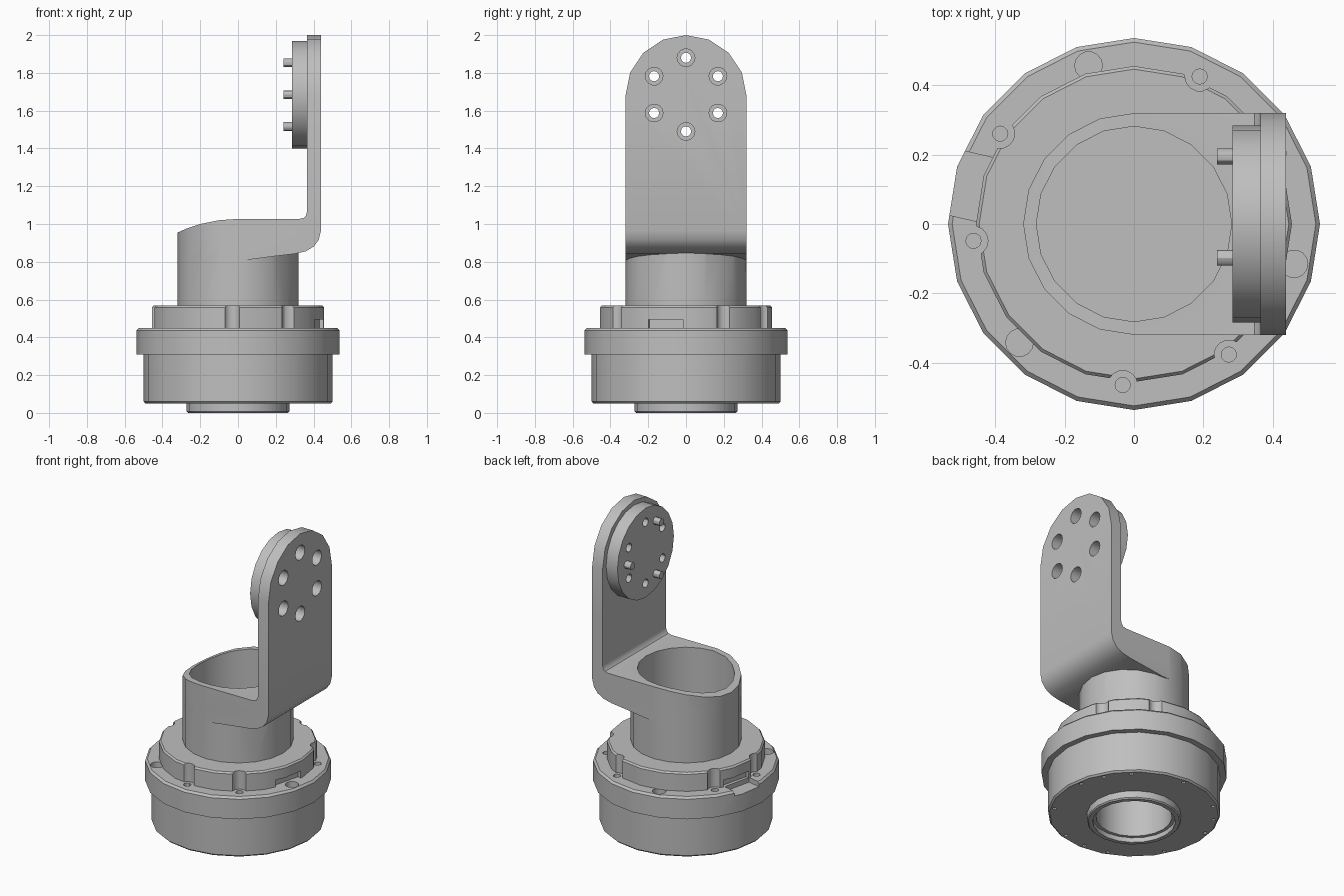
import bpy, bmesh, math
from mathutils import Matrix, Vector

if "Cube" in bpy.data.objects:
    bpy.data.objects.remove(bpy.data.objects["Cube"])

SIDES = 20
grey = bpy.data.materials.new("plain grey")
grey.diffuse_color = (0.52, 0.52, 0.52, 1)
grey.use_nodes = True
grey.node_tree.nodes["Principled BSDF"].inputs["Base Color"].default_value = grey.diffuse_color


def polar(r, deg):
    a = math.radians(deg)
    return r * math.cos(a), r * math.sin(a)


def circle(r, n=SIDES, cx=0, cy=0, start=0):
    return [(cx + p[0], cy + p[1]) for p in (polar(r, start + 360 * i / n) for i in range(n))]


def box(x0, x1, y0, y1):
    return [(x0, y0), (x1, y0), (x1, y1), (x0, y1)]


def add_prism(bm, pts, axis, a, b, turn=0):
    """Extrude a 2D outline along an axis: x takes (y,z), y takes (x,z), z takes (x,y)."""
    place = {'x': lambda u, v, w: (w, u, v), 'y': lambda u, v, w: (u, w, v), 'z': lambda u, v, w: (u, v, w)}[axis]
    rot = Matrix.Rotation(math.radians(turn), 3, 'Z')
    lo = [bm.verts.new(rot @ Vector(place(u, v, a))) for u, v in pts]
    hi = [bm.verts.new(rot @ Vector(place(u, v, b))) for u, v in pts]
    n = len(pts)
    faces = [bm.faces.new(lo), bm.faces.new(hi)]
    faces += [bm.faces.new((lo[i], lo[(i + 1) % n], hi[(i + 1) % n], hi[i])) for i in range(n)]
    bmesh.ops.recalc_face_normals(bm, faces=faces)


def make_object(name, bm):
    me = bpy.data.meshes.new(name)
    bm.to_mesh(me)
    bm.free()
    me.materials.append(grey)
    ob = bpy.data.objects.new(name, me)
    bpy.context.collection.objects.link(ob)
    return ob


def solid(name, *prisms):
    bm = bmesh.new()
    for p in prisms:
        add_prism(bm, *p)
    return make_object(name, bm)


def lathe(name, profile):
    """Spin a closed (radius, z) profile into a ring."""
    bm = bmesh.new()
    rings = [[bm.verts.new((*polar(r, 360 * i / SIDES), z)) for r, z in profile] for i in range(SIDES)]
    m = len(profile)
    for i in range(SIDES):
        a, b = rings[i], rings[(i + 1) % SIDES]
        for j in range(m):
            k = (j + 1) % m
            bm.faces.new((a[j], b[j], b[k], a[k]))
    bmesh.ops.recalc_face_normals(bm, faces=bm.faces[:])
    return make_object(name, bm)


def boolean(ob, other, op):
    mod = ob.modifiers.new("cut", 'BOOLEAN')
    mod.operation, mod.object, mod.solver = op, other, 'EXACT'
    bpy.context.view_layer.update()
    me = bpy.data.meshes.new_from_object(ob.evaluated_get(bpy.context.evaluated_depsgraph_get()))
    ob.modifiers.clear()
    ob.data = me
    bpy.data.objects.remove(other)


def cut(ob, *prisms):
    boolean(ob, solid("cutter", *prisms), 'DIFFERENCE')


# Housing: bottom lip, drum and flange in one turned part
housing = lathe("housing", [(0.24, 0), (0.265, 0), (0.272, 0.007), (0.272, 0.05), (0.49, 0.05), (0.5, 0.06),
                            (0.5, 0.31), (0.537, 0.31), (0.537, 0.437), (0.525, 0.45),
                            (0.22, 0.45), (0.22, 0.03), (0.24, 0.03)])
small = [26 + 120 * k + d for k in range(3) for d in (0, 40)]
large = [106, 226, 346]
under = [120 * k + d for k in range(3) for d in (9, 28, 48, 88)]
cut(housing,
    *[(circle(0.022, 12, *polar(0.466, a)), 'z', 0.40, 0.5) for a in small],
    *[(circle(0.04, 14, *polar(0.476, a)), 'z', 0.41, 0.5) for a in large],
    *[(circle(0.012, 8, *polar(0.465, a)), 'z', -0.01, 0.09) for a in under])
cut(housing, (box(0.44, 0.6, -0.095, 0.095), 'z', 0.42, 0.5, 167))

# Scalloped ring with two side slots
ring = lathe("scalloped_ring", [(0.22, 0.449), (0.456, 0.449), (0.456, 0.558), (0.447, 0.568), (0.22, 0.568)])
cut(ring, *[(circle(0.043, 14, *polar(0.467, a)), 'z', 0.4, 0.6) for a in small])
cut(ring, *[(box(0.42, 0.6, -0.095, 0.095), 'z', 0.4, 0.495, a) for a in (346, 166)])

# Bracket: side profile trimmed to the plan shape and the round plate top
side = [(-0.4, 0.81), (0.05, 0.81), (0.2, 0.83), (0.3, 0.842), (0.36, 0.856), (0.4, 0.88), (0.427, 0.915),
        (0.439, 0.965), (0.439, 2.1), (0.365, 2.1), (0.365, 1.065), (0.36, 1.045), (0.348, 1.032),
        (0.325, 1.027), (0, 1.027), (-0.1, 1.02), (-0.2, 1.0), (-0.27, 0.977), (-0.32, 0.955), (-0.4, 0.92)]
half_round = [polar(0.32, 90 + 18 * i) for i in range(11)]
bracket = solid("bracket", (side, 'y', -0.5, 0.5))
boolean(bracket, solid("plan", (half_round + [(0.6, -0.32), (0.6, 0.32)], 'z', 0.4, 2.2)), 'INTERSECT')
arch = [(u, 1.68 + v) for u, v in (polar(0.32, 22.5 * i) for i in range(9))]
boolean(bracket, solid("arch", (arch + [(-0.32, 0.3), (0.32, 0.3)], 'x', -0.6, 0.7)), 'INTERSECT')
boolean(bracket, solid("neck", (circle(0.32), 'z', 0.55, 0.9)), 'UNION')
cut(bracket, (circle(0.282), 'z', 0.575, 1.3))

# Mounting disc with bolt holes through disc and plate
CZ = 1.685
bolts = [(u, CZ + v) for u, v in circle(0.195, 6, start=30)]
disc = solid("mounting_disc", (circle(0.285, cy=CZ), 'x', 0.285, 0.366))
cut(disc, *[(circle(0.027, 12, *b), 'x', 0.2, 0.5) for b in bolts])
cut(bracket, *[(circle(0.047, 14, *b), 'x', 0.34, 0.5) for b in bolts])

# Three locating pins
pins = solid("locating_pins", *[(circle(0.023, 12, u, CZ + v), 'x', 0.24, 0.30) for u, v in circle(0.195, 3)])

for ob in (housing, ring, bracket, disc, pins):
    bpy.ops.object.select_all(action='DESELECT')
    ob.select_set(True)
    bpy.context.view_layer.objects.active = ob
    bpy.ops.object.shade_smooth_by_angle(angle=math.radians(30))
